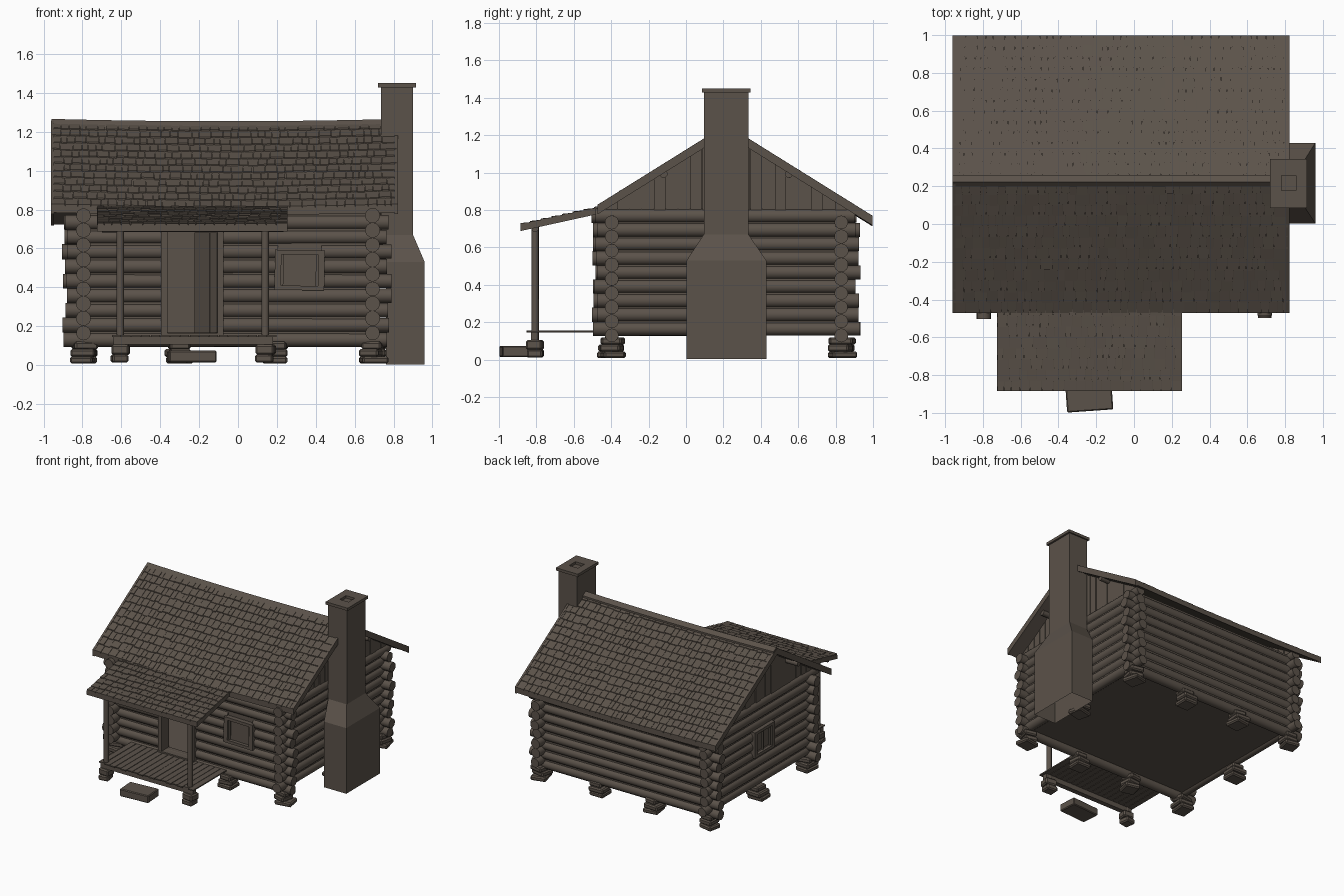
import bpy, bmesh, math, random
from mathutils import Vector, Matrix

if "Cube" in bpy.data.objects:
    bpy.data.objects.remove(bpy.data.objects["Cube"])
random.seed(4)
R = random.uniform

wood = bpy.data.materials.new("weathered_brown")
wood.diffuse_color = (0.105, 0.085, 0.068, 1)
wood.use_nodes = True
wood.node_tree.nodes["Principled BSDF"].inputs["Base Color"].default_value = wood.diffuse_color

RIDGE, EAVE_F, EAVE_B, X0, X1 = 0.215, -0.472, 0.998, -0.96, 0.82
LEFT, RIGHT, FRONT, BACK = -0.795, 0.692, -0.397, 0.83   # wall centre lines


def finish(name, bm, smooth=False, bevel=0):
    bmesh.ops.recalc_face_normals(bm, faces=bm.faces)
    me = bpy.data.meshes.new(name)
    bm.to_mesh(me)
    bm.free()
    ob = bpy.data.objects.new(name, me)
    bpy.context.collection.objects.link(ob)
    me.materials.append(wood)
    if bevel:
        m = ob.modifiers.new("bevel", 'BEVEL')
        m.width, m.segments = bevel, 1
    if smooth:
        bpy.ops.object.select_all(action='DESELECT')
        ob.select_set(True)
        bpy.context.view_layer.objects.active = ob
        bpy.ops.object.shade_smooth_by_angle(angle=math.radians(40))
    return ob


def hexa(bm, low, high):
    """Solid between two matching loops of four points."""
    a = [bm.verts.new(p) for p in low]
    b = [bm.verts.new(p) for p in high]
    bm.faces.new(a[::-1])
    bm.faces.new(b)
    for i in range(4):
        j = (i + 1) % 4
        bm.faces.new((a[i], a[j], b[j], b[i]))


def rect(x0, x1, y0, y1, z):
    return [(x0, y0, z), (x1, y0, z), (x1, y1, z), (x0, y1, z)]


def box(bm, x0, x1, y0, y1, z0, z1):
    hexa(bm, rect(x0, x1, y0, y1, z0), rect(x0, x1, y0, y1, z1))


def log(bm, a, b, r, sides=14):
    a, b = Vector(a), Vector(b)
    d = b - a
    m = Matrix.Translation((a + b) / 2) @ d.to_track_quat('Z', 'Y').to_matrix().to_4x4()
    bmesh.ops.create_cone(bm, cap_ends=True, segments=sides, radius1=r,
                          radius2=r * R(0.95, 1), depth=d.length, matrix=m)


def main_roof(x, y):
    return 1.236 + 0.012 * ((x + 0.07) / 0.89) ** 2 - 0.623 * abs(y - RIDGE)


def porch_roof(x, y):
    return 0.811 + 0.22 * (y + 0.47)


# Log walls, cut around openings given as (start, end, z0, z1)
def wall(name, axis, pos, z0, s, e, openings=()):
    bm = bmesh.new()
    for i in range(9):
        z = z0 + 0.0755 * i
        cuts = [s + R(-.02, .012)]
        for o in openings:
            if o[2] < z < o[3]:
                cuts += [o[0], o[1]]
        cuts.append(e + R(-.012, .02))
        for a, b in zip(cuts[::2], cuts[1::2]):
            p = lambda t: (t, pos, z) if axis == 'x' else (pos, t, z)
            log(bm, p(a), p(b), R(.037, .039))
    finish(name, bm, True)


DOOR, WIN, SIDEWIN = (-.37, -.10, .16, .69), (.205, .43, .40, .59), (.10, .32, .40, .58)
wall("front_wall_logs", 'x', FRONT, .13, -.885, .775, (DOOR, WIN))
wall("back_wall_logs", 'x', BACK, .13, -.885, .775)
wall("left_wall_logs", 'y', LEFT, .165, -.485, .915, (SIDEWIN,))
wall("right_wall_logs", 'y', RIGHT, .165, -.485, .915)

# Chinking between logs (open at the doorway), and the floor
bm = bmesh.new()
for x0, x1, z0 in ((LEFT, -.375, .13), (-.375, -.095, .69), (-.095, RIGHT, .13)):
    box(bm, x0, x1, FRONT - .018, FRONT + .018, z0, .78)
box(bm, LEFT, RIGHT, BACK - .04, BACK + .018, .13, .78)
for x in (LEFT, RIGHT):
    box(bm, x - .018, x + .018, FRONT, BACK, .15, .79)
finish("chinking", bm)
bm = bmesh.new()
box(bm, LEFT, RIGHT, FRONT, BACK, .143, .157)
finish("cabin_floor", bm)

# Gable boards trimmed to the roof slope, with a backing that closes the gaps
for name, x in (("left_gable", LEFT), ("right_gable", RIGHT)):
    bm = bmesh.new()
    w = 0.0645
    parts = [(RIDGE - 10 * w, RIDGE, .010, 0), (RIDGE, RIDGE + 10 * w, .010, 0)]
    parts += [(RIDGE + i * w, RIDGE + (i + 1) * w, R(.015, .02), .002) for i in range(-10, 10)]
    for a, b, t, gap in parts:
        a, b = a + gap, b - gap
        za, zb = main_roof(x, a) - .03, main_roof(x, b) - .03
        hexa(bm, rect(x - t, x + t, a, b, .785 + R(-.008, .008)),
             [(x - t, a, za), (x + t, a, za), (x + t, b, zb), (x - t, b, zb)])
    finish(name, bm)

# Purlins under the roof
bm = bmesh.new()
for y in (-.12, .215, .55):
    z = main_roof(0, y) - .034
    log(bm, (-.92, y, z), (.785, y, z), .022, 10)
finish("roof_purlins", bm, True)


# Roof decks and shingles that follow a height function
def deck(name, f, x0, x1, y0, y1, thick):
    bm = bmesh.new()
    n = 12
    for i in range(n + 1):
        x = x0 + (x1 - x0) * i / n
        for y, dz in ((y0, -thick), (y1, -thick), (y1, 0), (y0, 0)):
            bm.verts.new((x, y, f(x, y) + dz))
    bm.verts.ensure_lookup_table()
    v = bm.verts
    for i in range(n):
        for k in range(4):
            m = (k + 1) % 4
            bm.faces.new((v[4*i + k], v[4*i + m], v[4*i + 4 + m], v[4*i + 4 + k]))
    bm.faces.new(v[:4])
    bm.faces.new(v[-4:])
    finish(name, bm)


def shingles(name, f, x0, x1, eave, top, rows):
    bm = bmesh.new()
    step = (top - eave) / rows
    for r in range(rows):
        x = x0
        while x < x1 - .001:
            w = R(.03, .07)
            e = x1 if x + w > x1 - .02 else x + w
            ya = eave + step * (r + (R(-.1, .06) if r else 0))
            yb = eave + step * min(r + 1.1, rows)
            up = R(.007, .011)
            p = [(x + .0013, ya), (e - .0013, ya), (e - .0013, yb), (x + .0013, yb)]
            lift = (up, up, .003, .003)
            hexa(bm, [(u, v, f(u, v) - .004) for u, v in p],
                 [(u, v, f(u, v) + l) for (u, v), l in zip(p, lift)])
            x = e
    finish(name, bm)


deck("front_roof_deck", main_roof, X0, X1, EAVE_F, RIDGE, .036)
deck("back_roof_deck", main_roof, X0, X1, RIDGE, EAVE_B, .036)
shingles("front_shingles", main_roof, X0 + .004, X1 - .004, EAVE_F, RIDGE, 12)
shingles("back_shingles", main_roof, X0 + .004, X1 - .004, EAVE_B, RIDGE, 14)
deck("porch_roof_deck", porch_roof, -.725, .255, -.885, -.43, .032)
shingles("porch_shingles", porch_roof, -.725, .255, -.885, -.43, 8)

# Barge boards along the gable edges of the roof
bm = bmesh.new()
for x0, x1 in ((X0 - .002, X0 + .014), (X1 - .014, X1 + .002)):
    for y0, y1 in ((EAVE_F, RIDGE), (RIDGE, EAVE_B)):
        hexa(bm, *([(x, y, main_roof(x0, y) + dz) for x, y in
                    ((x0, y0), (x1, y0), (x1, y1), (x0, y1))] for dz in (-.042, .009)))
finish("barge_boards", bm)

# Ridge cap boards following the sag
bm = bmesh.new()
for i in range(12):
    a, b = (X0 + (X1 - X0) * k / 12 for k in (i, i + 1))
    za, zb = main_roof(a, RIDGE) + .018, main_roof(b, RIDGE) + .018
    for y, drop in ((.18, .042), (.26, .022)):
        hexa(bm, [(a, .222, za - .014), (b, .222, zb - .014), (b, y, zb - drop - .014), (a, y, za - drop - .014)],
             [(a, .222, za), (b, .222, zb), (b, y, zb - drop), (a, y, za - drop)])
finish("ridge_cap", bm)

# Chimney: one open-bottomed shell of base, shoulder and shaft, then a hollow cap
bm = bmesh.new()
base, shaft = (.762, .96, .003, .43), (.735, .90, .095, .334)
rings = [[bm.verts.new(p) for p in rect(*s, z)]
         for s, z in ((base, .003), (base, .53), (shaft, .67), (shaft, 1.43))]
for lo, hi in zip(rings, rings[1:]):
    for i in range(4):
        j = (i + 1) % 4
        bm.faces.new((lo[i], lo[j], hi[j], hi[i]))
bm.faces.new(rings[-1])
finish("chimney", bm)
bm = bmesh.new()
box(bm, .72, .78, .085, .345, 1.428, 1.45)
box(bm, .858, .915, .085, .345, 1.428, 1.45)
box(bm, .78, .858, .085, .177, 1.428, 1.45)
box(bm, .78, .858, .257, .345, 1.428, 1.45)
finish("chimney_cap", bm)

# Door frame, and a plank door standing ajar inwards on its right hinge
bm = bmesh.new()
box(bm, -.395, -.362, -.452, -.36, .15, .70)
box(bm, -.105, -.075, -.452, -.36, .15, .70)
box(bm, -.395, -.075, -.452, -.36, .685, .715)
box(bm, -.395, -.075, -.455, -.36, .145, .165)
finish("door_frame", bm)
bm = bmesh.new()
for i in range(3):
    box(bm, -.083 * (i + 1) + .002, -.083 * i - .002, 0, .014, .165, .682)
for z in (.27, .55):
    box(bm, -.24, -.01, .012, .024, z, z + .04)
bm.transform(Matrix.Translation((-.107, -.385, 0)) @ Matrix.Rotation(math.radians(-62), 4, 'Z'))
finish("door", bm)


# Windows, built facing -y then turned for the left wall
def window(matrix):
    bm = bmesh.new()
    for s in (-1, 1):
        box(bm, *sorted((s * .095, s * .128)), -.055, .01, -.10, .10)
        box(bm, -.128, .128, -.055, .01, *sorted((s * .08, s * .103)))
        box(bm, *sorted((s * .083, s * .097)), -.04, .01, -.085, .085)
    box(bm, -.096, .096, -.028, -.015, -.085, .085)
    bm.transform(matrix)
    return bm


bm = window(Matrix.Translation((.317, FRONT, .488)) @ Matrix.Rotation(math.radians(1), 4, 'Y'))
finish("front_window", bm)
bm = window(Matrix.Translation((LEFT, .21, .488)) @ Matrix.Rotation(-math.pi / 2, 4, 'Z'))
box(bm, LEFT - .04, LEFT, .203, .217, .40, .575)
finish("left_window", bm)

# Porch: planks, rim beam, posts, head beam
bm = bmesh.new()
for i in range(17):
    a = -.65 + i * .05
    box(bm, a + .002, a + .048, -.845 + R(-.008, .008), -.43, .145, .154 + R(-.001, .001))
finish("porch_floor", bm)
bm = bmesh.new()
box(bm, -.64, .18, -.83, -.79, .105, .146)
finish("porch_rim_beam", bm)
bm = bmesh.new()
for x in (-.606, .14):
    log(bm, (x, -.807, .10), (x, -.807, .71), .02, 12)
log(bm, (-.70, -.807, .703), (.235, -.807, .703), .02, 12)
finish("porch_posts_and_beam", bm, True)


# Stacked stone piers and the step stone
def stone(bm, x, y, z0, z1, w, d, angle):
    n = len(bm.verts)
    box(bm, -w / 2, w / 2, -d / 2, d / 2, z0, z1)
    bm.verts.ensure_lookup_table()
    bmesh.ops.transform(bm, verts=bm.verts[n:],
                        matrix=Matrix.Translation((x, y, 0)) @ Matrix.Rotation(angle, 4, 'Z'))


bm = bmesh.new()
spots = [(x, y) for y in (FRONT, BACK) for x in (LEFT, -.303, .193, RIGHT)]
spots += [(LEFT, .215), (RIGHT, .215)]
for x, y in spots:
    for k, (z0, z1) in enumerate(((.008, .044), (.042, .082), (.08, .12))):
        stone(bm, x + R(-.01, .01), y + R(-.01, .01), z0, z1,
              R(.11, .14) - k * .008, R(.11, .14) - k * .008, R(-.25, .25))
for x in (-.606, .14):
    for z0, z1 in ((.012, .055), (.053, .105)):
        stone(bm, x + R(-.005, .005), -.807, z0, z1, R(.08, .10), R(.075, .09), R(-.2, .2))
finish("stone_piers", bm, bevel=.009)
bm = bmesh.new()
stone(bm, -.237, -.915, .014, .074, .245, .15, math.radians(4))
finish("step_stone", bm, bevel=.006)
